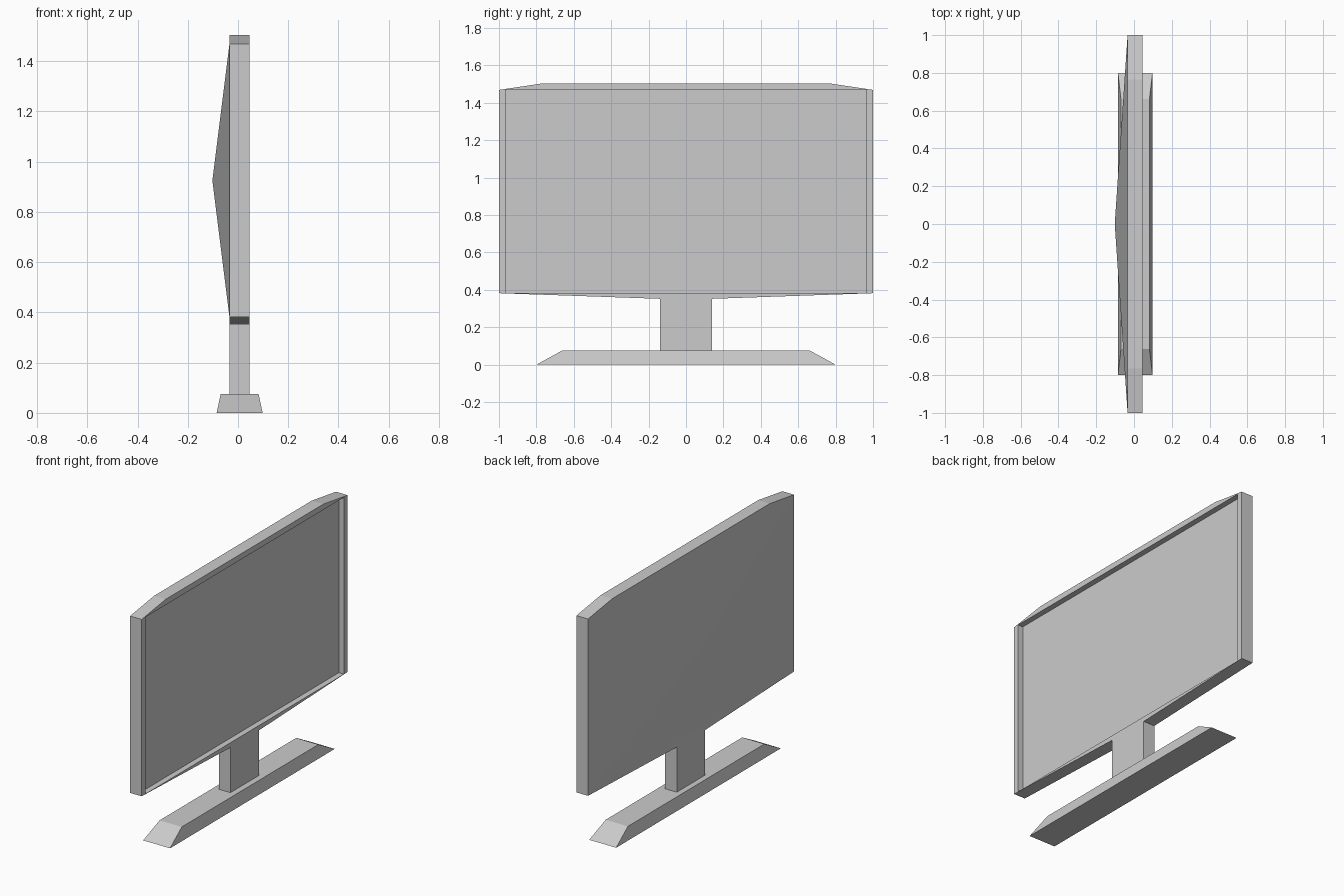
import bpy

if "Cube" in bpy.data.objects:
    bpy.data.objects.remove(bpy.data.objects["Cube"])

grey = bpy.data.materials.new("light grey")
grey.diffuse_color = (0.6, 0.6, 0.6, 1)
grey.use_nodes = True
grey.node_tree.nodes["Principled BSDF"].inputs["Base Color"].default_value = grey.diffuse_color

BACK, FRONT = -0.034, 0.045      # thickness of the panel along x
LOW, HIGH = 0.382, 1.469         # side edge heights of the panel


def make(name, verts, faces):
    mesh = bpy.data.meshes.new(name)
    mesh.from_pydata(verts, [], faces)
    mesh.materials.append(grey)
    obj = bpy.data.objects.new(name, mesh)
    bpy.context.collection.objects.link(obj)
    return obj


def loft(name, ring_a, ring_b):
    """Closed solid between two matching rings."""
    n = len(ring_a)
    sides = [(i, (i + 1) % n, n + (i + 1) % n, n + i) for i in range(n)]
    return make(name, ring_a + ring_b,
                [tuple(reversed(range(n))), tuple(range(n, 2 * n))] + sides)


def slab(name, outline, x0, x1):
    """Extrude a (y, z) outline along x."""
    return loft(name, [(x0, y, z) for y, z in outline],
                [(x1, y, z) for y, z in outline])


# Panel and neck share one mirrored outline
half = [(0.138, 0.075), (0.138, 0.352), (1.0, LOW), (1.0, HIGH), (0.765, 1.504)]
outline = half + [(-y, z) for y, z in reversed(half)]
body = slab("screen_body_and_neck", outline, BACK, FRONT)

# Recessed display area on the +x side
w = 0.965
cutter = slab("display_recess_cutter",
              [(-w, LOW), (w, LOW), (w, HIGH), (-w, HIGH)], 0.01, 0.2)
cutter.hide_render = True
cutter.hide_viewport = True
cut = body.modifiers.new("display_recess", 'BOOLEAN')
cut.operation = 'DIFFERENCE'
cut.solver = 'EXACT'
cut.object = cutter

# Shallow pyramid bulge on the back
make("back_bulge",
     [(BACK, -1, LOW), (BACK, 1, LOW), (BACK, 1, HIGH), (BACK, -1, HIGH),
      (-0.102, 0, 0.925)],
     [(1, 0, 4), (2, 1, 4), (3, 2, 4), (0, 3, 4)])


# Bevelled foot
def rect(x0, x1, y, z):
    return [(x0, -y, z), (x1, -y, z), (x1, y, z), (x0, y, z)]


loft("foot", rect(-0.085, 0.098, 0.8, 0), rect(-0.069, 0.082, 0.663, 0.075))
